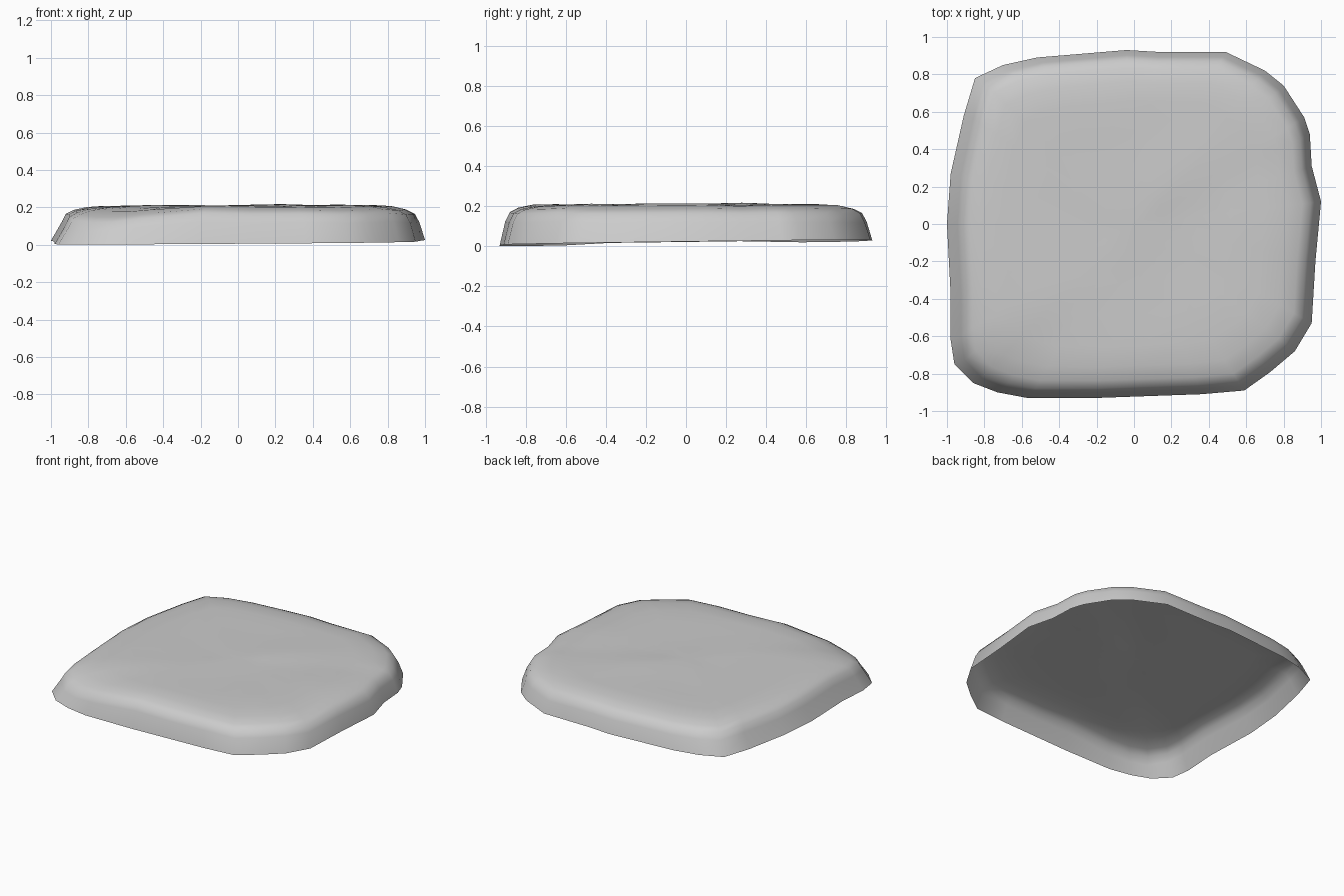
import bpy
import bmesh
from mathutils import Vector, noise

cube = bpy.data.objects.get("Cube")
if cube:
    bpy.data.objects.remove(cube, do_unlink=True)


def make_material(name, color):
    material = bpy.data.materials.new(name)
    material.use_nodes = True
    material.diffuse_color = color
    shader = next(n for n in material.node_tree.nodes if n.type == "BSDF_PRINCIPLED")
    shader.inputs["Base Color"].default_value = color
    shader.inputs["Roughness"].default_value = 0.9
    return material


# Worn outline of the slab at the ground, counter-clockwise from the left side
OUTLINE = [
    (1, .12), (.95, .31), (.94, .48), (.91, .57), (.8, .74), (.7, .82),
    (.49, .92), (.13, .92), (-.04, .93), (-.28, .91), (-.52, .89), (-.7, .85),
    (-.85, .78), (-.91, .58), (-.98, .27), (-1, 0), (-.98, -.38), (-.98, -.62),
    (-.96, -.75), (-.86, -.85), (-.73, -.9), (-.57, -.93), (-.2, -.93),
    (.08, -.92), (.36, -.91), (.59, -.89), (.73, -.79), (.86, -.68),
    (.95, -.53), (.97, -.2),
]

# Cross-section from rim to crown: outline scale and height
PROFILE = [
    (1, 0), (.97, .12), (.945, .165), (.9, .187), (.82, .204),
    (.7, .209), (.52, .211), (.34, .21), (.16, .21),
]


def corner_wear(x, y):
    """How strongly the front right corner is worn down."""
    distance = (Vector((x, y)) - Vector((-.78, -.86))).length
    return max(0, 1 - distance / .5)


def stone_point(x, y, scale, height):
    # The right wall leans in further than the other sides
    lean = .03 * max(0, -x) * min(1, height / .12) * scale ** 4
    px, py = x * scale + lean, y * scale
    if height == 0:
        rim = .018 + .013 * y + .006 * x
        if x < -.95 and abs(y) < .5:
            rim += .01
        return Vector((px, py, max(0, rim)))
    ripple = noise.noise(Vector((px * 2.2, py * 3.5, 4)))
    height += .011 * ripple - .045 * corner_wear(px, py)
    return Vector((px, py, height))


# Weathered stone: open-bottomed shell of rings closed by a crown fan
bm = bmesh.new()
rings = [[bm.verts.new(stone_point(x, y, *level)) for x, y in OUTLINE]
         for level in PROFILE]
count = len(OUTLINE)
for lower, upper in zip(rings, rings[1:]):
    for i in range(count):
        j = (i + 1) % count
        bm.faces.new((lower[i], lower[j], upper[j], upper[i]))
crown = bm.verts.new((0, 0, .212))
for i in range(count):
    bm.faces.new((rings[-1][i], rings[-1][(i + 1) % count], crown))
for face in bm.faces:
    face.smooth = True

mesh = bpy.data.meshes.new("stone_slab")
bm.to_mesh(mesh)
bm.free()
mesh.materials.append(make_material("stone grey", (.6, .6, .6, 1)))
slab = bpy.data.objects.new("stone_slab", mesh)
bpy.context.collection.objects.link(slab)
